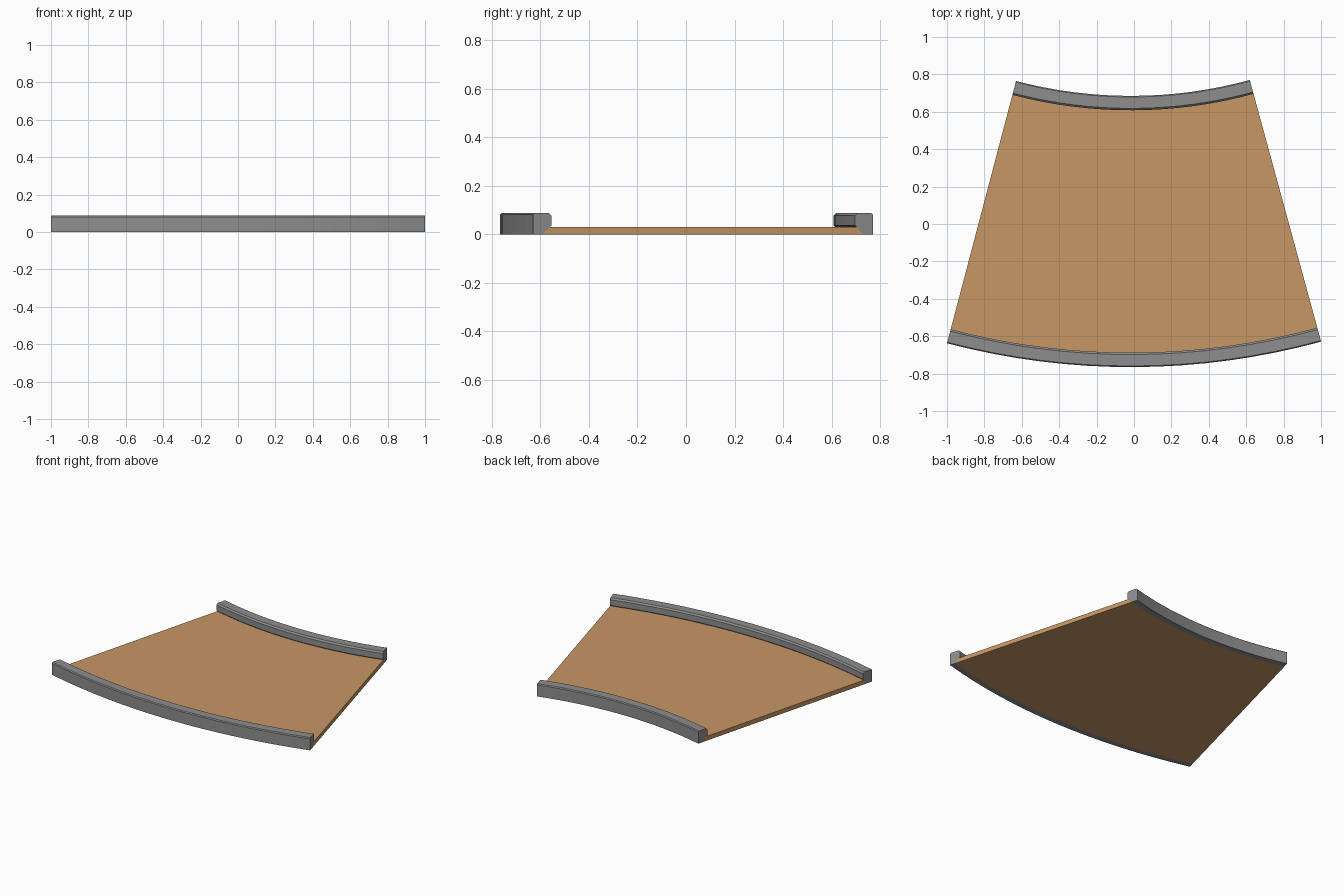
import bpy, bmesh, math

if "Cube" in bpy.data.objects:
    bpy.data.objects.remove(bpy.data.objects["Cube"])

CX, CY = -0.016, 3.099            # centre of the curve
A0, A1 = math.radians(-14.75), math.radians(15.25)
R_OUT, R_IN = 3.864, 2.414        # outer faces of the two rails
SEG = 16


def material(name, rgb):
    m = bpy.data.materials.new(name)
    m.diffuse_color = (*rgb, 1)
    m.use_nodes = True
    m.node_tree.nodes["Principled BSDF"].inputs["Base Color"].default_value = m.diffuse_color
    return m


def sweep(name, profile, mat):
    """Sweep a closed (radius, z) profile along the curve and cap the ends."""
    bm = bmesh.new()
    rings = []
    for i in range(SEG + 1):
        a = A0 + (A1 - A0) * i / SEG
        rings.append([bm.verts.new((CX + r * math.sin(a), CY - r * math.cos(a), z))
                      for r, z in profile])
    n = len(profile)
    for p, q in zip(rings, rings[1:]):
        for j in range(n):
            k = (j + 1) % n
            bm.faces.new((p[j], p[k], q[k], q[j]))
    bm.faces.new(rings[0])
    bm.faces.new(rings[-1][::-1])
    bmesh.ops.recalc_face_normals(bm, faces=bm.faces[:])
    me = bpy.data.meshes.new(name)
    bm.to_mesh(me)
    bm.free()
    me.materials.append(mat)
    ob = bpy.data.objects.new(name, me)
    bpy.context.collection.objects.link(ob)
    return ob


grey = material("grey metal", (0.27, 0.27, 0.27))
tan = material("tan board", (0.57, 0.31, 0.13))

# Rail section: distance inward from the outer face, height
rail = [(0, 0), (0.04, 0), (0.077, 0.037), (0.077, 0.077),
        (0.067, 0.087), (0.006, 0.087), (0, 0.081)]
sweep("outer_rail", [(R_OUT - w, z) for w, z in rail], grey)
sweep("inner_rail", [(R_IN + w, z) for w, z in rail], grey)

# Deck, with edges meeting the sloped undersides of the rails
sweep("deck", [(R_OUT - 0.04, 0), (R_OUT - 0.07, 0.03),
               (R_IN + 0.07, 0.03), (R_IN + 0.04, 0)], tan)
